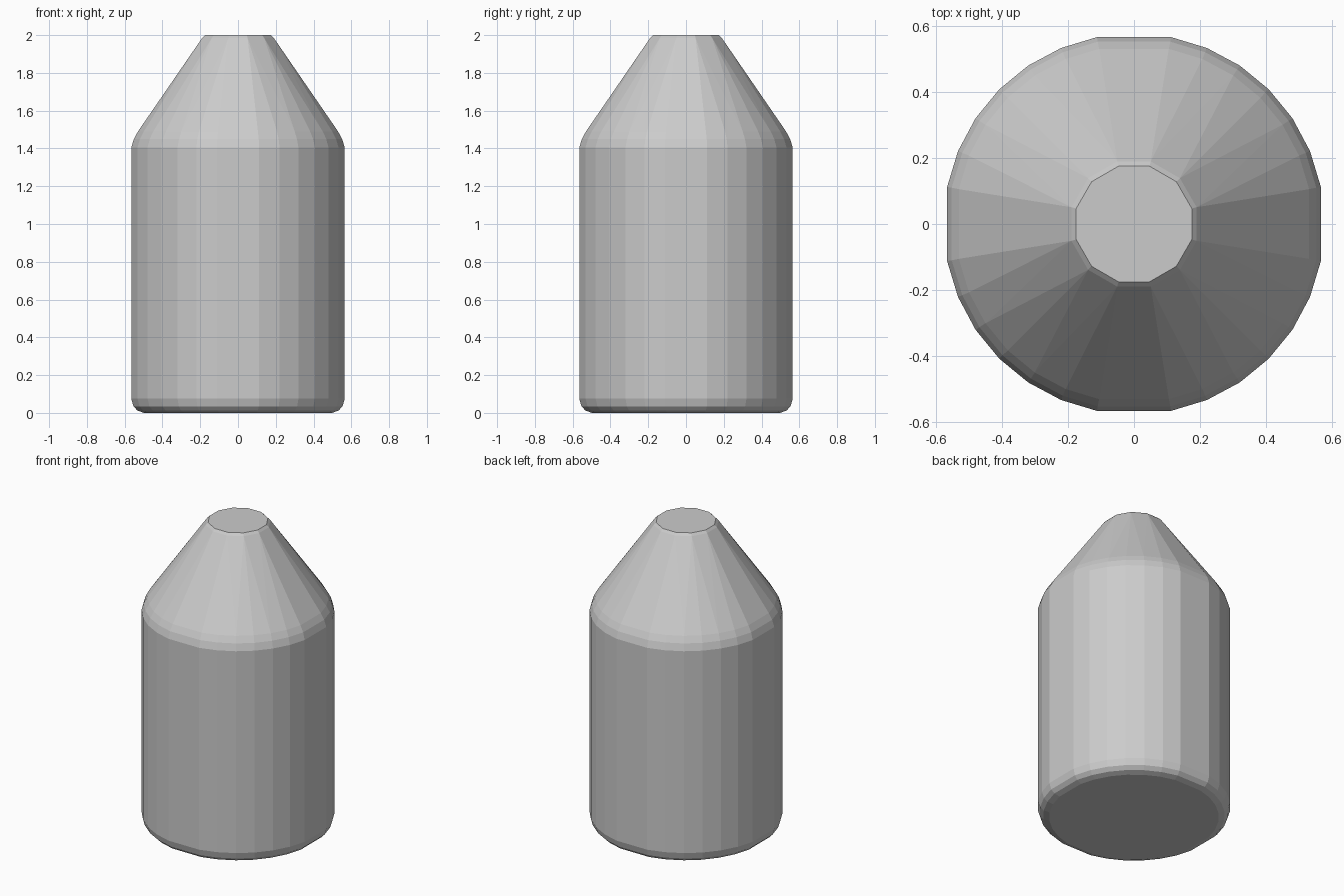
import bpy, bmesh
from math import cos, sin, radians

if "Cube" in bpy.data.objects:
    bpy.data.objects.remove(bpy.data.objects["Cube"])

# Angles: body has 32 divisions with the four axis points skipped; tip has 12 sides
BODY = [radians(11.25 * k) for k in range(32) if k % 8]
TIP = [radians(15 + 30 * k) for k in range(12)]

# Rings from bottom to top: (outer radius, height, angles)
RINGS = [
    (0.507, 0.0, BODY),
    (0.542, 0.012, BODY),
    (0.564, 0.034, BODY),
    (0.576, 0.075, BODY),
    (0.576, 1.405, BODY),
    (0.562, 1.45, BODY),
    (0.540, 1.49, BODY),
    (0.196, 1.985, TIP),
    (0.181, 2.0, TIP),
]

# Convex faceted body: hull over the rings, flat areas merged
bm = bmesh.new()
for r, z, angles in RINGS:
    for a in angles:
        bm.verts.new((r * cos(a), r * sin(a), z))
bmesh.ops.convex_hull(bm, input=bm.verts)
bmesh.ops.dissolve_limit(bm, angle_limit=radians(0.5), verts=bm.verts, edges=bm.edges)
bmesh.ops.recalc_face_normals(bm, faces=bm.faces)

mesh = bpy.data.meshes.new("bottle_body")
bm.to_mesh(mesh)
bm.free()
bpy.context.collection.objects.link(bpy.data.objects.new("bottle_body", mesh))
